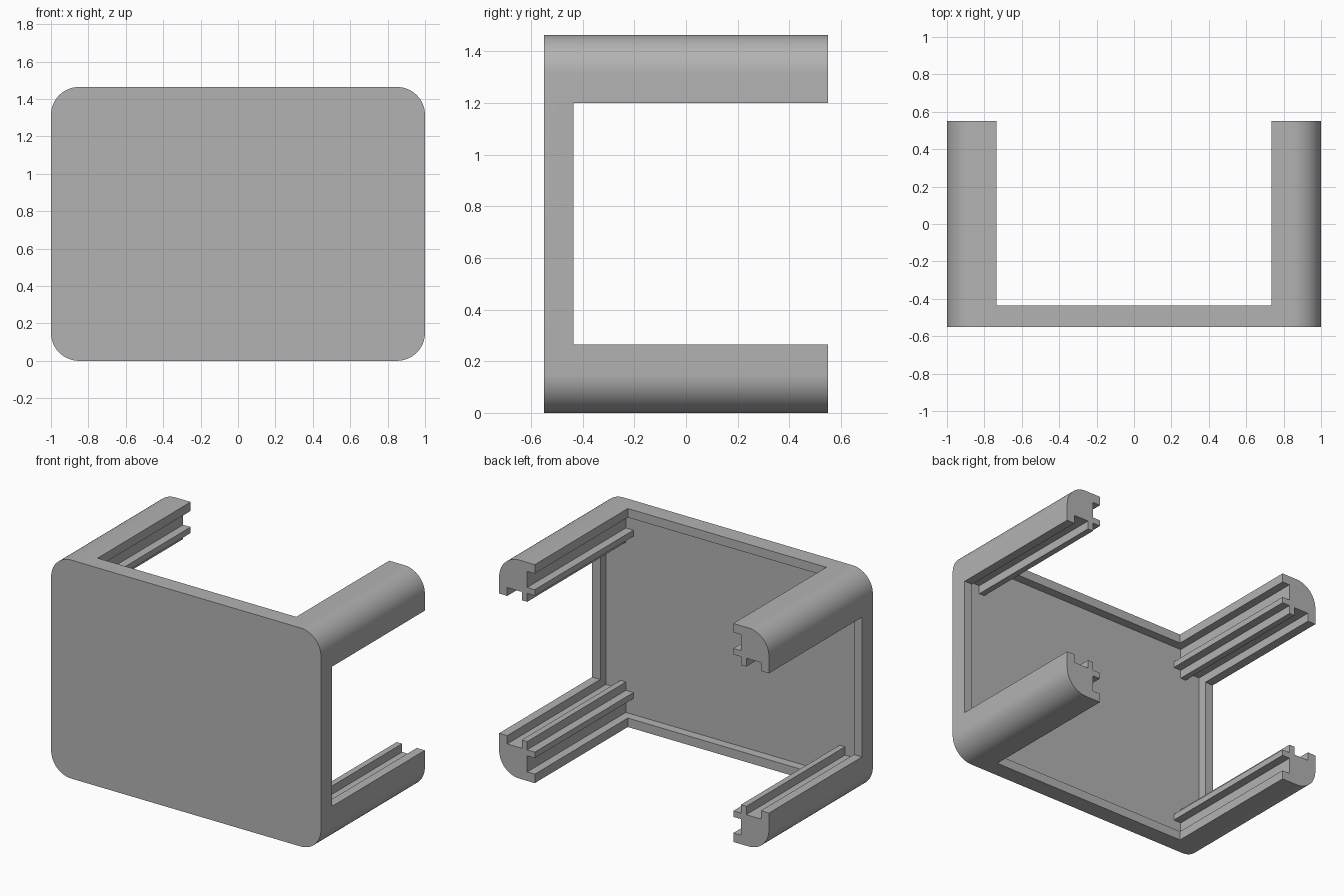
import bpy, bmesh
from math import sin, cos, pi, radians

if "Cube" in bpy.data.objects:
    bpy.data.objects.remove(bpy.data.objects["Cube"], do_unlink=True)

HALF_W, HEIGHT = 1.0, 1.464
FRONT, FLOOR, RIM, BACK = -0.55, -0.495, -0.435, 0.55
RADIUS = 0.15
LEG = 0.264      # side of the square around a rail section
WALL = 0.06      # rim and outer lip thickness
TAB = 0.04       # inner tab thickness
STEP = 0.056     # slot depth and inner corner notch
SEGMENTS = 16

grey = bpy.data.materials.new("plain grey")
grey.use_nodes = True
colour = (0.45, 0.45, 0.45, 1)
grey.diffuse_color = colour
grey.node_tree.nodes["Principled BSDF"].inputs["Base Color"].default_value = colour


def prism(name, outline, y0, y1):
    """Extrude an (x, z) outline along y."""
    bm = bmesh.new()
    face = bm.faces.new([bm.verts.new((x, y0, z)) for x, z in outline])
    new = bmesh.ops.extrude_face_region(bm, geom=[face])["geom"]
    moved = [v for v in new if isinstance(v, bmesh.types.BMVert)]
    bmesh.ops.translate(bm, verts=moved, vec=(0, y1 - y0, 0))
    bmesh.ops.recalc_face_normals(bm, faces=bm.faces)
    mesh = bpy.data.meshes.new(name)
    bm.to_mesh(mesh)
    bm.free()
    mesh.materials.append(grey)
    obj = bpy.data.objects.new(name, mesh)
    bpy.context.collection.objects.link(obj)
    bpy.ops.object.select_all(action="DESELECT")
    obj.select_set(True)
    bpy.context.view_layer.objects.active = obj
    bpy.ops.object.shade_smooth_by_angle(angle=radians(30))
    return obj


def place(points, sx, top):
    """Move corner-relative points (u, v inward) to one of the four corners."""
    return [(sx * (HALF_W - u), HEIGHT - v if top else v) for u, v in points]


# Rounded outer corner, from the vertical side round to the horizontal side
arc = [(RADIUS - RADIUS * cos(a), RADIUS - RADIUS * sin(a))
       for a in (pi / 2 * i / SEGMENTS for i in range(SEGMENTS + 1))]

# Rail section: outer lip, slot, tab and corner notch, mirrored on the diagonal
notch = LEG - STEP
half = [(LEG, 0), (LEG, WALL), (notch, WALL), (notch, notch - TAB),
        (LEG, notch - TAB), (LEG, notch), (notch, notch)]
section = arc + half + [(v, u) for u, v in reversed(half[:-1])]

# Front panel
outline = []
for sx, top in ((1, False), (1, True), (-1, True), (-1, False)):
    corner = place(arc, sx, top)
    outline += corner if (sx == 1) == top else corner[::-1]
prism("front_panel", outline, FRONT, FLOOR)

# Four slotted corner rails
for sx, side in ((1, "left"), (-1, "right")):
    for top, level in ((True, "top"), (False, "bottom")):
        prism(f"{level}_{side}_rail", place(section, sx, top), FLOOR, BACK)

# Raised rim between the rails
upright = [(0, LEG), (WALL, LEG), (WALL, HEIGHT - LEG), (0, HEIGHT - LEG)]
across = [(LEG, 0), (2 * HALF_W - LEG, 0), (2 * HALF_W - LEG, WALL), (LEG, WALL)]
for sx, side in ((1, "left"), (-1, "right")):
    prism(f"{side}_rim", place(upright, sx, False), FLOOR, RIM)
for top, level in ((True, "top"), (False, "bottom")):
    prism(f"{level}_rim", place(across, 1, top), FLOOR, RIM)
